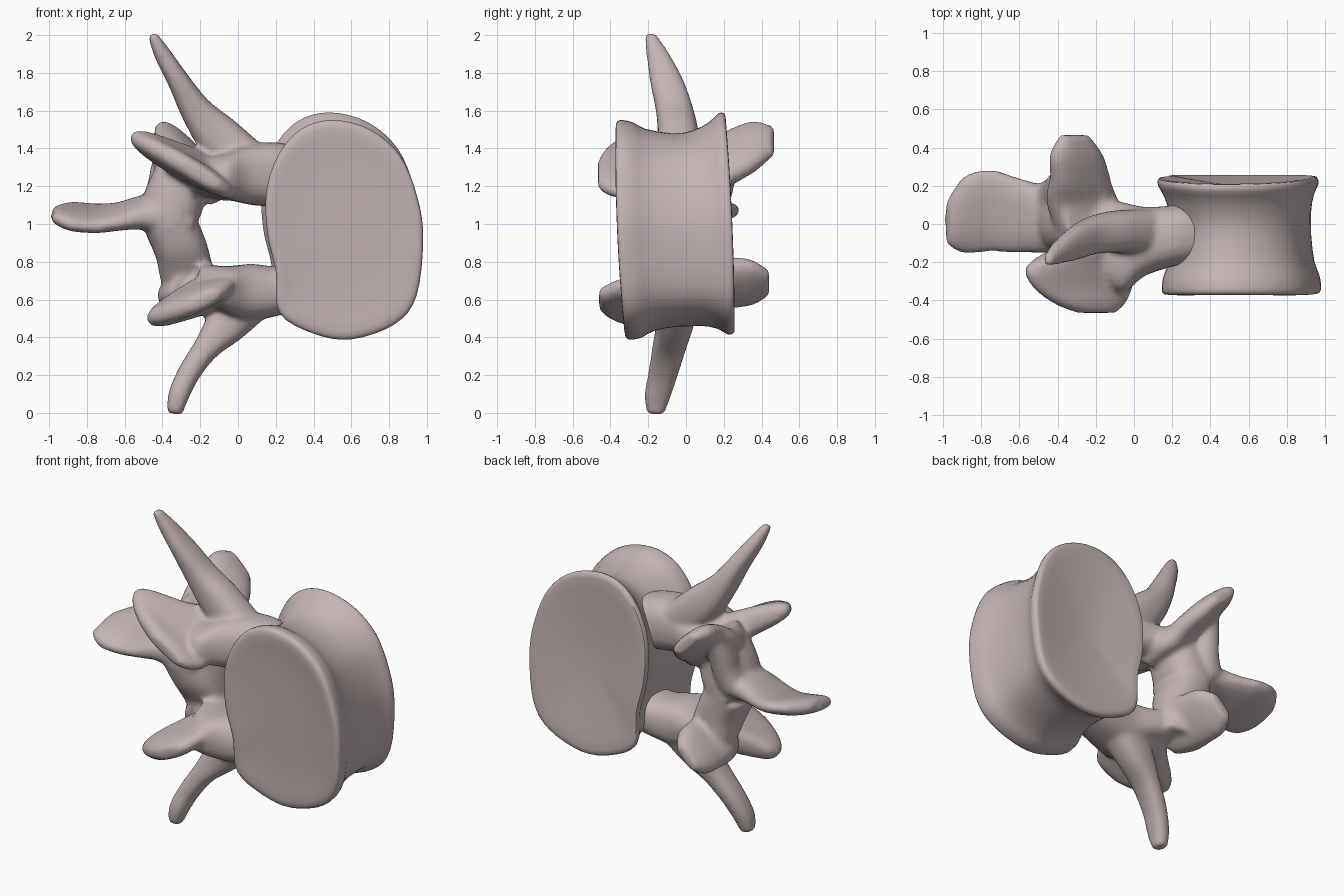
import bpy
import bmesh
import math
from mathutils import Vector

cube = bpy.data.objects.get("Cube")
if cube:
    bpy.data.objects.remove(cube)

bone = bpy.data.materials.new("pinkish_bone")
bone.use_nodes = True
BONE_COLOUR = (0.56, 0.46, 0.46, 1)
bone.diffuse_color = BONE_COLOUR
bone.node_tree.nodes["Principled BSDF"].inputs["Base Color"].default_value = BONE_COLOUR


def spline(points, steps, closed=False):
    """Smooth curve through points of any dimension."""
    n = len(points)
    pick = (lambda i: points[i % n]) if closed else (lambda i: points[min(max(i, 0), n - 1)])
    out = []
    for i in range(n if closed else n - 1):
        for s in range(steps):
            t = s / steps
            out.append([b + t * ((c - a) + t * (2*a - 5*b + 4*c - d + t * (3*b - a - 3*c + d))) / 2
                        for a, b, c, d in zip(pick(i - 1), pick(i), pick(i + 1), pick(i + 2))])
    if not closed:
        out.append(list(points[-1]))
    return out


def skin(bm, rings):
    """Join rings of coordinates into a closed tube."""
    loops = [[bm.verts.new(co) for co in ring] for ring in rings]
    for a, b in zip(loops, loops[1:]):
        for i in range(len(a)):
            j = (i + 1) % len(a)
            bm.faces.new((a[i], a[j], b[j], b[i]))
    bm.faces.new(loops[0][::-1])
    bm.faces.new(loops[-1])


def blunt(value):
    """Push a sine or cosine outwards, for a boxier cross-section."""
    return math.copysign(abs(value) ** 0.8, value)


def limb(bm, *sections):
    """Flattened limb; section = centre, half-width vector, half-thickness."""
    keys = spline([(*c, *w, t) for c, w, t in sections], 4)
    centres = [Vector(k[:3]) for k in keys]
    angles = [math.tau * s / 20 for s in range(20)]
    rings = []
    for i, k in enumerate(keys):
        along = centres[min(i + 1, len(keys) - 1)] - centres[max(i - 1, 0)]
        wide = Vector(k[3:6])
        thin = along.cross(wide).normalized() * k[6]
        rings.append([centres[i] + wide * blunt(math.cos(a)) + thin * blunt(math.sin(a))
                      for a in angles])
    skin(bm, rings)


def make_object(name, bm):
    bmesh.ops.recalc_face_normals(bm, faces=bm.faces)
    mesh = bpy.data.meshes.new(name)
    bm.to_mesh(mesh)
    bm.free()
    obj = bpy.data.objects.new(name, mesh)
    bpy.context.collection.objects.link(obj)
    mesh.materials.append(bone)
    bpy.ops.object.select_all(action='DESELECT')
    obj.select_set(True)
    bpy.context.view_layer.objects.active = obj
    return obj


# Waisted, kidney-shaped body with dished end plates
CX, CZ = 0.55, 0.97
outline = spline([(.21, 1.36), (.33, 1.5), (.5, 1.55), (.7, 1.5), (.86, 1.36), (.95, 1.14),
                  (.98, .92), (.945, .62), (.83, .47), (.6, .39), (.4, .42), (.22, .53),
                  (.2, .75), (.155, .95), (.15, 1.17)], 4, closed=True)
profile = spline([(-.34, .02), (-.341, .3), (-.35, .7), (-.365, .92), (-.355, .99), (-.325, 1),
                  (-.27, .98), (-.2, .92), (-.06, .88), (.06, .89), (.15, .94), (.205, 1.005),
                  (.235, 1.005), (.245, .95), (.23, .7), (.21, .3), (.205, .02)], 2)
bm = bmesh.new()
rings = []
for y, scale in profile:
    shift = max(0, y) * .1
    ring = []
    for x, z in outline:
        tilt = (z - CZ) * scale / .58
        ring.append((CX + (x - CX) * scale - shift * .8,
                     y * (1 - .05 * tilt ** 2) - .025 * tilt,
                     CZ + (z - CZ) * scale + shift * 1.5))
    rings.append(ring)
skin(bm, rings)
make_object("vertebral_body", bm)
bpy.ops.object.shade_smooth_by_angle(angle=math.radians(50))

# Arch: all processes are gathered in one mesh and blended together
bm = bmesh.new()

# Upper and lower pedicles
limb(bm, ((.4, -.04, 1.22), (0, .16, 0), .14), ((.22, -.06, 1.26), (0, .16, 0), .17),
     ((.06, -.09, 1.26), (0, .18, 0), .16), ((-.08, -.12, 1.25), (0, .24, 0), .12),
     ((-.25, -.02, 1.25), (0, .17, 0), .1))
limb(bm, ((.4, -.04, .7), (0, .16, 0), .12), ((.22, -.06, .65), (0, .16, 0), .13),
     ((.06, -.09, .64), (0, .18, 0), .15), ((-.08, -.11, .66), (0, .23, 0), .12),
     ((-.22, 0, .69), (0, .16, 0), .1))

# Upper and lower transverse processes
limb(bm, ((.08, -.04, 1.3), (0, .12, 0), .12), ((-.1, -.04, 1.46), (0, .11, 0), .12),
     ((-.22, -.06, 1.6), (0, .1, 0), .085), ((-.31, -.1, 1.75), (0, .09, 0), .06),
     ((-.4, -.15, 1.9), (0, .06, 0), .045), ((-.455, -.19, 2.005), (0, .03, 0), .025))
limb(bm, ((.08, -.05, .62), (0, .12, 0), .13), ((-.06, -.06, .47), (0, .1, 0), .11),
     ((-.17, -.09, .34), (0, .09, 0), .07), ((-.26, -.12, .21), (0, .08, 0), .06),
     ((-.315, -.15, .09), (0, .07, 0), .055), ((-.335, -.16, -.005), (0, .045, 0), .04))

# Front articular blades, upper then lower
limb(bm, ((-.14, .02, 1.26), (-.1, 0, .06), .1), ((-.18, -.1, 1.27), (-.19, 0, .11), .1),
     ((-.29, -.22, 1.32), (-.27, 0, .15), .08), ((-.27, -.33, 1.3), (-.26, 0, .15), .065),
     ((-.23, -.42, 1.28), (-.18, 0, .11), .055), ((-.2, -.465, 1.26), (-.1, 0, .06), .035))
limb(bm, ((-.12, .02, .66), (-.1, 0, -.04), .1), ((-.16, -.1, .63), (-.18, 0, -.07), .1),
     ((-.25, -.22, .59), (-.22, 0, -.1), .08), ((-.24, -.33, .59), (-.22, 0, -.1), .065),
     ((-.21, -.41, .59), (-.15, 0, -.07), .055), ((-.18, -.46, .6), (-.08, 0, -.04), .035))

# Rear articular lobes, upper then lower
limb(bm, ((-.24, -.04, 1.24), (-.16, 0, .1), .1), ((-.27, .12, 1.28), (-.18, 0, .12), .09),
     ((-.28, .23, 1.35), (-.15, 0, .13), .075), ((-.3, .36, 1.41), (-.13, 0, .12), .065),
     ((-.31, .465, 1.44), (-.07, 0, .07), .035))
limb(bm, ((-.24, -.02, .68), (-.11, 0, -.1), .08), ((-.28, .1, .69), (-.12, 0, -.12), .09),
     ((-.29, .23, .69), (-.11, 0, -.12), .075), ((-.3, .35, .69), (-.1, 0, -.11), .06),
     ((-.31, .44, .69), (-.06, 0, -.06), .035))

# Upper and lower laminae, and the web from upper rear lobe to spinous root
limb(bm, ((-.24, .04, 1.36), (0, .14, 0), .13), ((-.31, .03, 1.22), (0, .17, 0), .15),
     ((-.35, .03, 1.09), (0, .18, 0), .16), ((-.38, .03, .98), (0, .18, 0), .12))
limb(bm, ((-.25, .1, .6), (0, .09, 0), .11), ((-.27, .09, .72), (0, .12, 0), .14),
     ((-.3, .05, .86), (0, .16, 0), .14), ((-.36, .03, 1), (0, .18, 0), .14))
limb(bm, ((-.36, .24, 1.42), (0, .08, 0), .06), ((-.39, .19, 1.3), (0, .09, 0), .07),
     ((-.41, .16, 1.18), (0, .09, 0), .075), ((-.46, .13, 1.06), (0, .09, 0), .08))

# Spinous process, its rear edge raised
limb(bm, ((-.24, .02, .99), (0, .14, 0), .06), ((-.35, .02, 1.04), (0, .17, .02), .11),
     ((-.5, .03, 1.06), (0, .18, .03), .085), ((-.63, .05, 1.04), (0, .2, .04), .06),
     ((-.75, .07, 1.03), (0, .215, .05), .055), ((-.88, .05, 1.04), (0, .205, .05), .055),
     ((-.95, .02, 1.05), (0, .15, .03), .045), ((-.98, 0, 1.06), (0, .1, .02), .03))

arch = make_object("neural_arch", bm)
blend = arch.modifiers.new("blend", 'REMESH')
blend.mode = 'VOXEL'
blend.voxel_size = 0.016
blend.use_smooth_shade = True
relax = arch.modifiers.new("relax", 'SMOOTH')
relax.factor = 0.5
relax.iterations = 6
